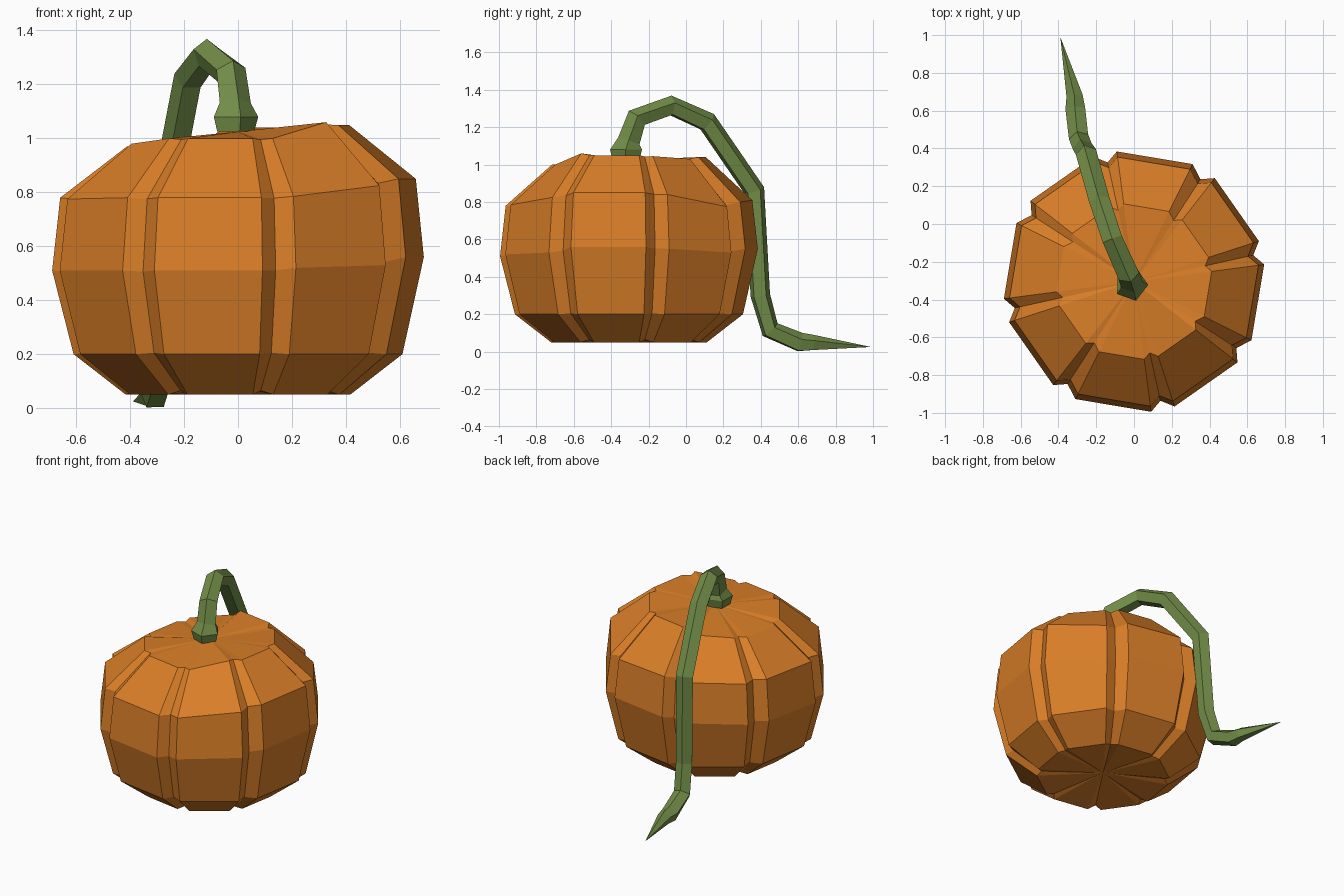
import bpy, math
from mathutils import Vector

if "Cube" in bpy.data.objects:
    bpy.data.objects.remove(bpy.data.objects["Cube"])


def material(name, rgb):
    m = bpy.data.materials.new(name)
    m.diffuse_color = (*rgb, 1)
    m.use_nodes = True
    m.node_tree.nodes["Principled BSDF"].inputs["Base Color"].default_value = m.diffuse_color
    return m


def loft(name, rings, start, end, mat):
    """Skin equal-sized rings, closing each end with a fan to a point."""
    n = len(rings[0])
    verts = [v for r in rings for v in r] + [start, end]
    a, b = len(verts) - 2, len(verts) - 1
    last = (len(rings) - 1) * n
    faces = []
    for i in range(n):
        j = (i + 1) % n
        faces.append((a, j, i))
        faces.append((b, last + i, last + j))
        for k in range(len(rings) - 1):
            faces.append((k * n + i, k * n + j, (k + 1) * n + j, (k + 1) * n + i))
    me = bpy.data.meshes.new(name)
    me.from_pydata([tuple(v) for v in verts], [], faces)
    me.materials.append(mat)
    ob = bpy.data.objects.new(name, me)
    bpy.context.collection.objects.link(ob)
    return ob


orange = material("pumpkin orange", (0.70, 0.21, 0.021))
green = material("vine green", (0.17, 0.27, 0.065))

# Pumpkin: eight lobes; per lobe the middle, shoulder and rim heights
# at its clockwise and counter-clockwise edge
CX, CY = 0.0, -0.305
lobes = [
    (-9.5, (0.56, 0.85, 1.05), (0.56, 0.85, 1.05)),
    (35, (0.55, 0.84, 1.045), (0.53, 0.775, 1.03)),
    (80.5, (0.55, 0.80, 1.04), (0.55, 0.81, 1.04)),
    (125, (0.53, 0.79, 1.0), (0.52, 0.78, 0.98)),
    (170.5, (0.52, 0.79, 0.97), (0.51, 0.78, 0.97)),
    (215, (0.51, 0.775, 0.98), (0.51, 0.78, 1.0)),
    (260.5, (0.51, 0.78, 1.0), (0.51, 0.78, 1.0)),
    (305, (0.52, 0.785, 1.0), (0.53, 0.825, 1.06)),
]
radii = (0.42, 0.615, 0.695, 0.665, 0.415)
columns = []
for i, (ang, lo, hi) in enumerate(lobes):
    nxt = lobes[(i + 1) % 8]
    groove = tuple((p + q) / 2 - 0.004 for p, q in zip(hi, nxt[1]))
    columns += [(ang - 17, 1, (0.05, 0.2) + lo), (ang + 17, 1, (0.05, 0.2) + hi),
                (ang + 22, 0.93, (0.065, 0.205) + groove)]
rings = [[(CX + radii[k] * f * math.cos(math.radians(a)),
           CY + radii[k] * f * math.sin(math.radians(a)), z[k])
          for a, f, z in columns] for k in range(5)]
loft("pumpkin_body", rings, (CX, CY, 0.08), (CX, CY, 1.025), orange)

# Stem and vine: pentagon swept along a bent path, ridge on the outer side
path = [
    ((-0.015, -0.32, 1.025), 0.075), ((-0.015, -0.32, 1.08), 0.09),
    ((-0.015, -0.305, 1.125), 0.063), ((-0.03, -0.265, 1.245), 0.06),
    ((-0.115, -0.08, 1.313), 0.056), ((-0.18, 0.115, 1.225), 0.058),
    ((-0.25, 0.365, 0.86), 0.058), ((-0.27, 0.397, 0.3), 0.055),
    ((-0.29, 0.45, 0.115), 0.055), ((-0.31, 0.61, 0.047), 0.055),
    ((-0.315, 0.68, 0.045), 0.045),
]
tip = Vector((-0.39, 0.99, 0.025))
pts = [Vector(p) for p, _ in path] + [tip]
side = Vector((0.96, 0.28, 0))
stem_rings = []
for i, (_, r) in enumerate(path):
    t = Vector((0, 0, 1)) if i < 2 else \
        (pts[i + 1] - pts[i]).normalized() + (pts[i] - pts[i - 1]).normalized()
    t.normalize()
    out = side.cross(t).normalized()
    s = t.cross(out)
    stem_rings.append([pts[i] + r * (math.cos(q) * out - math.sin(q) * s)
                       for q in (-2 * math.pi * k / 5 for k in range(5))])
ob = loft("stem_and_vine", stem_rings, pts[0], tip, green)

# Make all faces point outward
import bmesh
for o in bpy.context.collection.objects:
    bm = bmesh.new()
    bm.from_mesh(o.data)
    bmesh.ops.recalc_face_normals(bm, faces=bm.faces[:])
    bm.to_mesh(o.data)
    bm.free()
